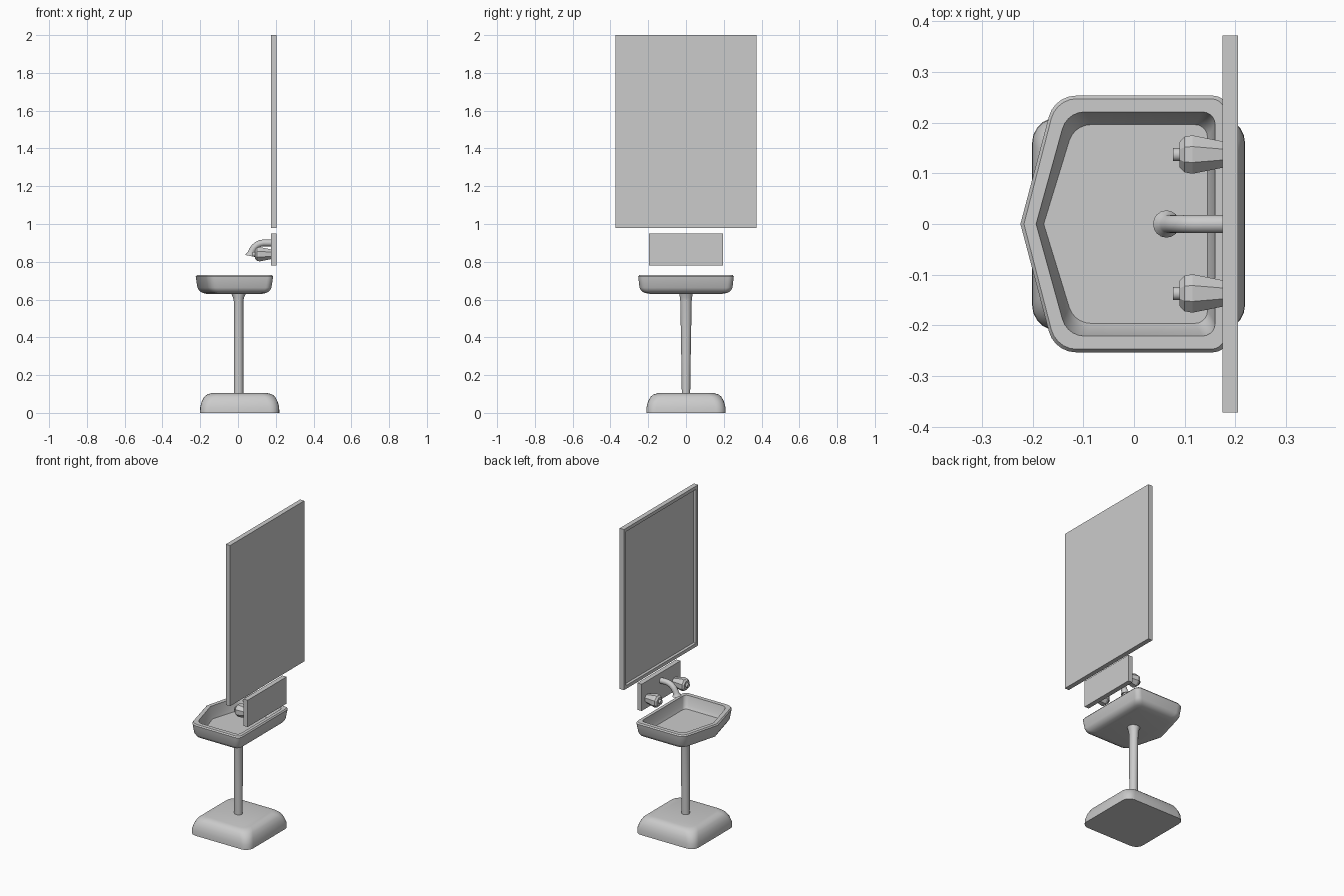
import bpy, bmesh, math
from mathutils import Vector

if "Cube" in bpy.data.objects:
    bpy.data.objects.remove(bpy.data.objects["Cube"])


def finish(name, bm, smooth=35):
    bmesh.ops.recalc_face_normals(bm, faces=bm.faces)
    me = bpy.data.meshes.new(name)
    bm.to_mesh(me)
    bm.free()
    ob = bpy.data.objects.new(name, me)
    bpy.context.collection.objects.link(ob)
    if smooth:
        bpy.ops.object.select_all(action='DESELECT')
        ob.select_set(True)
        bpy.context.view_layer.objects.active = ob
        bpy.ops.object.shade_smooth_by_angle(angle=math.radians(smooth))
    return ob


def loft(name, rings, smooth=35):
    """Skin a stack of equal-length rings and cap both ends."""
    bm = bmesh.new()
    vs = [[bm.verts.new(p) for p in r] for r in rings]
    n = len(vs[0])
    for a, b in zip(vs, vs[1:]):
        for i in range(n):
            j = (i + 1) % n
            bm.faces.new((a[i], a[j], b[j], b[i]))
    bm.faces.new(vs[0])
    bm.faces.new(vs[-1])
    return finish(name, bm, smooth)


def outline(corners, z, seg=5):
    """Closed outline from (x, y, radius) corners, rounded where radius > 0."""
    pts = []
    for i, (x, y, r) in enumerate(corners):
        p = Vector((x, y))
        if r == 0:
            pts.append((x, y, z))
            continue
        a = (Vector(corners[i - 1][:2]) - p).normalized()
        b = (Vector(corners[(i + 1) % len(corners)][:2]) - p).normalized()
        half = a.angle(b) / 2
        c = p + (a + b).normalized() * (r / math.sin(half))
        t = r / math.tan(half)
        v0, v1 = p + a * t - c, p + b * t - c
        total = v0.angle(v1)
        for k in range(seg + 1):
            f = k / seg
            v = (v0 * math.sin((1 - f) * total) + v1 * math.sin(f * total)) / math.sin(total)
            pts.append((c.x + v.x, c.y + v.y, z))
    return pts


def circle(center, u, v, ru, rv, n, phase=0.0):
    c, u, v = Vector(center), Vector(u), Vector(v)
    return [c + u * ru * math.cos(phase + 2 * math.pi * i / n)
            + v * rv * math.sin(phase + 2 * math.pi * i / n) for i in range(n)]


def panel(name, x0, x1, hy, z0, z1, border=0, depth=0):
    bm = bmesh.new()
    bmesh.ops.create_cube(bm, size=1)
    for v in bm.verts:
        v.co = ((x0 + x1) / 2 + v.co.x * (x1 - x0), v.co.y * 2 * hy,
                (z0 + z1) / 2 + v.co.z * (z1 - z0))
    if border:
        bm.normal_update()
        face = min(bm.faces, key=lambda f: f.calc_center_median().x)
        bmesh.ops.inset_region(bm, faces=[face], thickness=border)
        new = bmesh.ops.extrude_discrete_faces(bm, faces=[face])['faces']
        for v in new[0].verts:
            v.co.x += depth
    return finish(name, bm, 0)


# Framed mirror and tap panel
panel("mirror", 0.175, 0.205, 0.372, 0.98, 2.0, 0.03, 0.018)
panel("tap_panel", 0.175, 0.205, 0.195, 0.78, 0.95)


# Basin: one continuous skin from underside, over the rim, to the floor
def basin_ring(tip, front, hw, back, rf, rb, z):
    return outline([(tip, 0, 0), (front, -hw, rf), (back, -hw, rb),
                    (back, hw, rb), (front, hw, rf)], z)


loft("basin", [basin_ring(*r) for r in (
    (-0.165, -0.11, 0.19, 0.125, 0.05, 0.03, 0.63),
    (-0.187, -0.125, 0.217, 0.15, 0.05, 0.03, 0.635),
    (-0.204, -0.14, 0.236, 0.167, 0.052, 0.03, 0.645),
    (-0.215, -0.149, 0.246, 0.177, 0.054, 0.03, 0.663),
    (-0.224, -0.157, 0.253, 0.186, 0.055, 0.03, 0.722),
    (-0.217, -0.153, 0.247, 0.180, 0.052, 0.028, 0.73),
    (-0.193, -0.132, 0.221, 0.160, 0.045, 0.025, 0.73),
    (-0.184, -0.123, 0.208, 0.153, 0.045, 0.025, 0.675),
    (-0.178, -0.118, 0.196, 0.145, 0.045, 0.025, 0.655))])

# Pedestal column, flared under the basin
loft("pedestal_column", [circle((0.003, 0, z), (1, 0, 0), (0, 1, 0), rx, ry, 20)
     for z, rx, ry in ((0.09, 0.025, 0.022), (0.3, 0.025, 0.025), (0.59, 0.025, 0.03),
                       (0.61, 0.029, 0.032), (0.635, 0.04, 0.036))])


# Pillow-shaped floor base
def base_ring(h, r, z):
    x = 0.009
    return outline([(x - h, -h, r), (x + h, -h, r), (x + h, h, r), (x - h, h, r)], z)


loft("floor_base", [base_ring(*r) for r in (
    (0.21, 0.05, 0), (0.209, 0.05, 0.03), (0.201, 0.052, 0.06), (0.188, 0.055, 0.085),
    (0.172, 0.055, 0.098), (0.15, 0.05, 0.104))])

# Spout: tube swept along a bend, with an open flared lip
path = [(0.19, 0.9), (0.135, 0.9), (0.118, 0.897), (0.102, 0.89), (0.087, 0.877),
        (0.076, 0.862), (0.069, 0.846), (0.067, 0.841), (0.064, 0.831),
        (0.064, 0.831), (0.067, 0.845)]
radii = [0.018] * 7 + [0.02, 0.027, 0.019, 0.015]
rings = []
for i, ((x, z), r) in enumerate(zip(path, radii)):
    if i < 8:
        a, b = path[max(i - 1, 0)], path[i + 1]
        d = Vector((b[0] - a[0], 0, b[1] - a[1])).normalized()
    else:
        d = Vector((-0.2, 0, -1)).normalized()
    rings.append(circle((x, 0, z), (0, 1, 0), d.cross(Vector((0, 1, 0))), r, r, 16))
loft("spout", rings)

# Pair of faceted tap handles with round end caps
for side, y in (("left", 0.137), ("right", -0.137)):
    def tap(profile, n, phase):
        return [circle((x, y, 0.84), (0, 1, 0), (0, 0, 1), r, r, n, phase) for x, r in profile]
    loft(side + "_tap_handle", tap(((0.18, 0.027), (0.115, 0.041), (0.1, 0.038),
                                    (0.09, 0.027)), 8, math.pi / 8), 0)
    loft(side + "_tap_cap", tap(((0.095, 0.013), (0.077, 0.013)), 12, 0))
